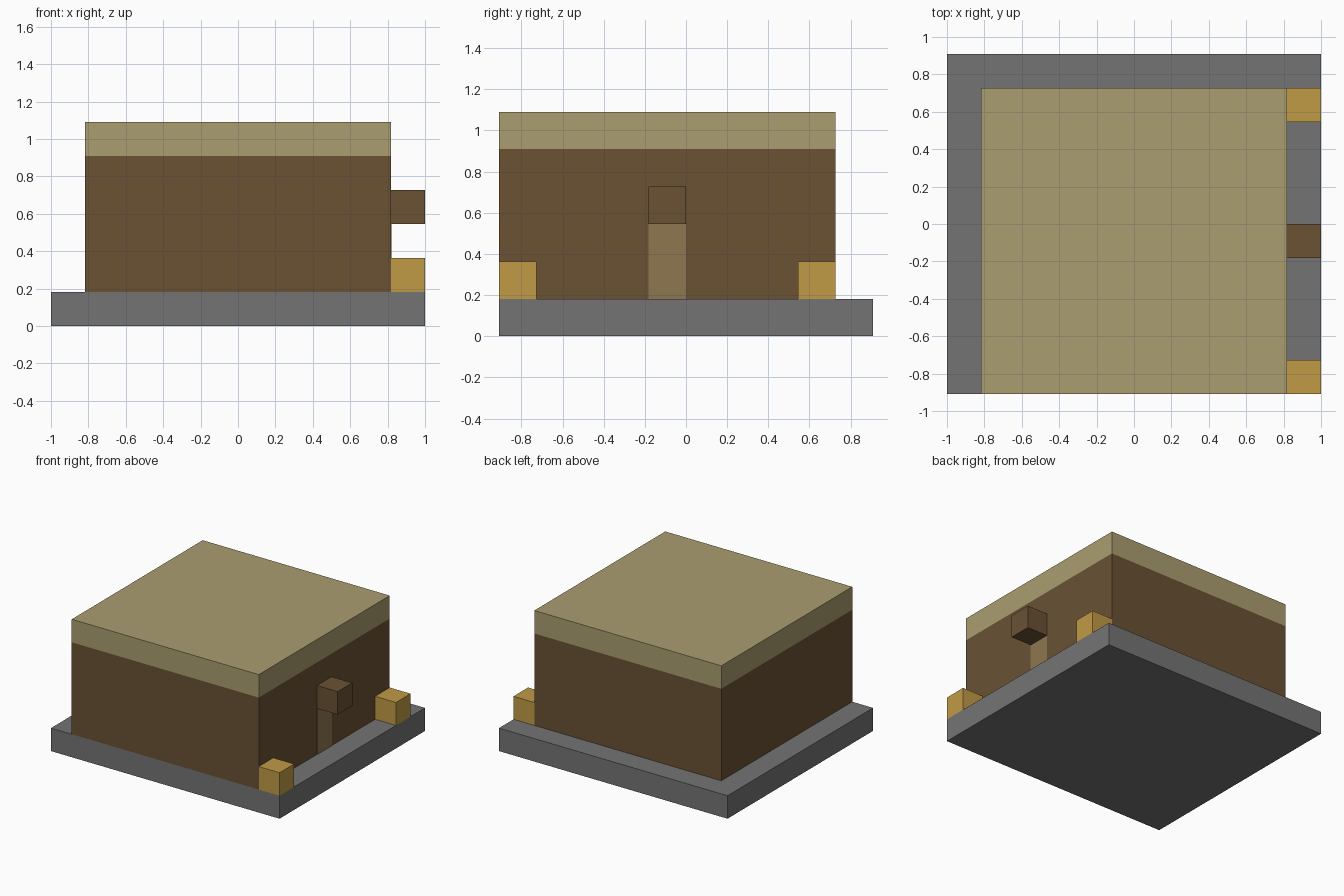
import bpy
import bmesh

U = 2 / 11  # one building block

old = bpy.data.objects.get("Cube")
if old:
    bpy.data.objects.remove(old, do_unlink=True)


def linear(c):
    c /= 255
    return c / 12.92 if c <= 0.04045 else ((c + 0.055) / 1.055) ** 2.4


def material(name, r, g, b):
    colour = (linear(r), linear(g), linear(b), 1)
    mat = bpy.data.materials.new(name)
    mat.use_nodes = True
    mat.diffuse_color = colour
    bsdf = mat.node_tree.nodes["Principled BSDF"]
    bsdf.inputs["Base Color"].default_value = colour
    bsdf.inputs["Roughness"].default_value = 0.9
    return mat


stone = material("stone_grey", 116, 116, 116)
wood = material("dark_wood", 106, 82, 52)
straw = material("straw", 170, 157, 112)
gold = material("golden_yellow", 192, 155, 70)
tan = material("light_wood", 143, 119, 80)


def box(name, x, y, z, *mats):
    """Box spanning the given block ranges."""
    bm = bmesh.new()
    bmesh.ops.create_cube(bm, size=1)
    for v in bm.verts:
        v.co = [U * (lo + (hi - lo) * (c + 0.5))
                for c, (lo, hi) in zip(v.co, (x, y, z))]
    mesh = bpy.data.meshes.new(name)
    bm.to_mesh(mesh)
    bm.free()
    for m in mats:
        mesh.materials.append(m)
    obj = bpy.data.objects.new(name, mesh)
    bpy.context.collection.objects.link(obj)
    return obj


# Foundation slab
box("foundation", (-5.5, 5.5), (-5, 5), (0, 1), stone)

# House body, cut at the roof line so the top band is straw
house = box("house", (-4.5, 4.5), (-5, 4), (1, 6), wood, straw)
bm = bmesh.new()
bm.from_mesh(house.data)
bmesh.ops.bisect_plane(bm, geom=bm.verts[:] + bm.edges[:] + bm.faces[:],
                       plane_co=(0, 0, 5 * U), plane_no=(0, 0, 1))
for f in bm.faces:
    f.material_index = int(f.calc_center_median().z > 5 * U)
bm.to_mesh(house.data)
bm.free()

# Door panel and the block above it
box("door", (4.5, 4.515), (-1, 0), (1, 3), tan)
box("door_awning", (4.5, 5.5), (-1, 0), (3, 4), wood)

# Corner blocks on the ledge
for name, y in (("front_corner_block", -5), ("back_corner_block", 3)):
    box(name, (4.5, 5.5), (y, y + 1), (1, 2), gold)
